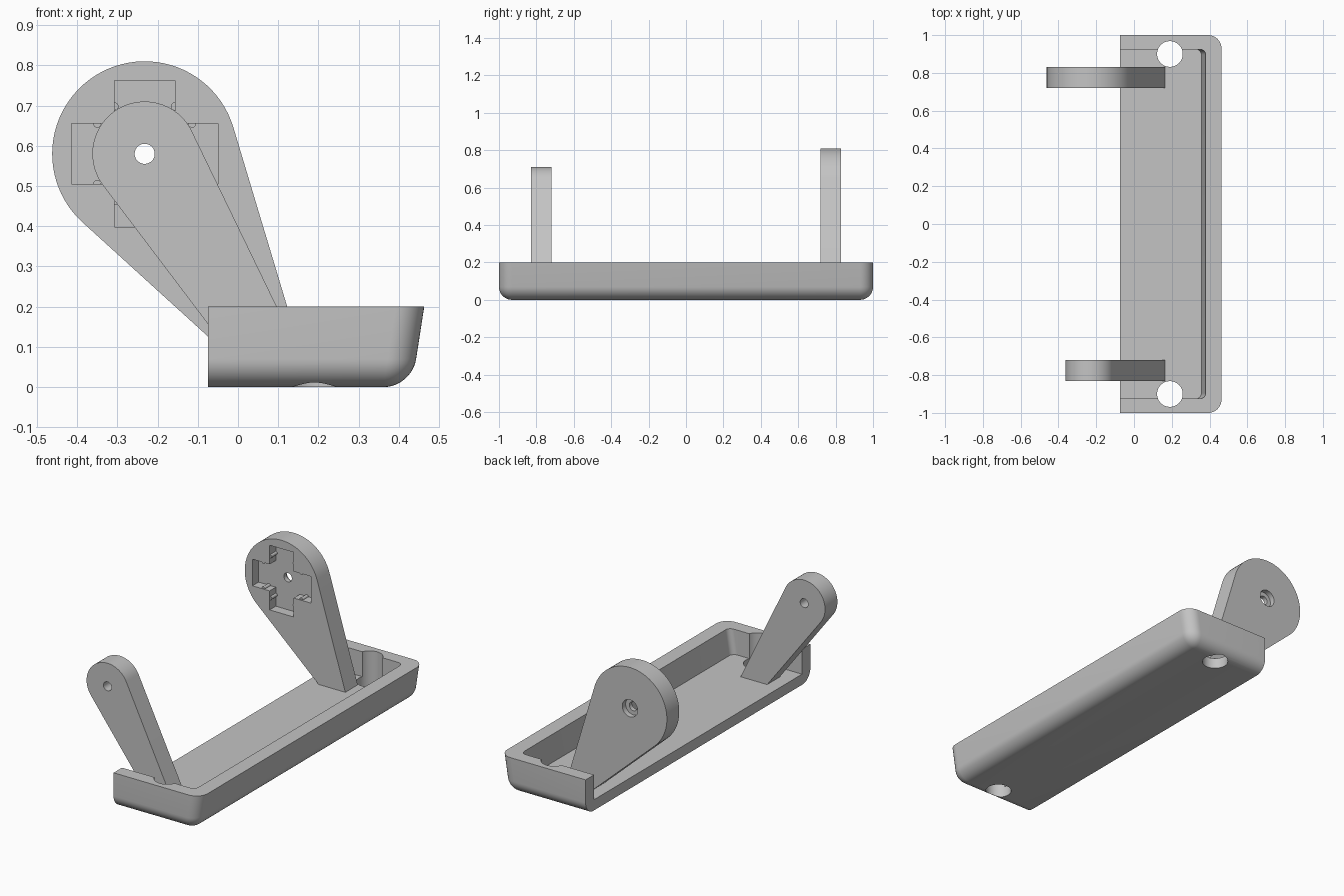
import bpy, bmesh, math

old = bpy.data.objects.get("Cube")
if old:
    bpy.data.objects.remove(old, do_unlink=True)

grey = bpy.data.materials.new("light grey")
GREY = (0.55, 0.55, 0.55, 1)
grey.diffuse_color = GREY
grey.use_nodes = True
grey.node_tree.nodes["Principled BSDF"].inputs["Base Color"].default_value = GREY

PX, PZ = -0.232, 0.58     # pivot axis shared by both arms
FLOOR = 0.06              # top of the tray floor


def finish(name, bm):
    bmesh.ops.recalc_face_normals(bm, faces=bm.faces)
    mesh = bpy.data.meshes.new(name)
    bm.to_mesh(mesh)
    bm.free()
    mesh.materials.append(grey)
    ob = bpy.data.objects.new(name, mesh)
    bpy.context.collection.objects.link(ob)
    return ob


def prism(name, points, y0, y1, bevel=0, pick=None):
    """Extrude an x-z outline along y and round the picked edges."""
    bm = bmesh.new()
    face = bm.faces.new([bm.verts.new((x, y0, z)) for x, z in points])
    new = bmesh.ops.extrude_face_region(bm, geom=[face])["geom"]
    for v in new:
        if isinstance(v, bmesh.types.BMVert):
            v.co.y = y1
    bmesh.ops.recalc_face_normals(bm, faces=bm.faces)
    if bevel:
        edges = [e for e in bm.edges if pick(*[v.co for v in e.verts])]
        bmesh.ops.bevel(bm, geom=edges, offset=bevel, segments=10,
                        profile=0.5, affect='EDGES')
    return finish(name, bm)


def circle(x, z, r, n=48):
    return [(x + r * math.cos(math.tau * i / n), z + r * math.sin(math.tau * i / n))
            for i in range(n)]


def drum(x, y, r, z0, z1):
    bm = bmesh.new()
    bmesh.ops.create_cone(bm, cap_ends=True, segments=48, radius1=r, radius2=r, depth=z1 - z0)
    bmesh.ops.translate(bm, verts=bm.verts, vec=(x, y, (z0 + z1) / 2))
    return finish("hole_cutter", bm)


def cut(ob, cutter, operation='DIFFERENCE'):
    cutter.hide_render = True
    mod = ob.modifiers.new("cut", 'BOOLEAN')
    mod.operation, mod.object, mod.solver = operation, cutter, 'EXACT'
    bpy.context.view_layer.objects.active = ob
    bpy.ops.object.modifier_apply(modifier=mod.name)
    bpy.data.objects.remove(cutter, do_unlink=True)


def arm_outline(r):
    """Round head running tangentially down to a narrow foot on the floor."""
    foot = [(0.0, FLOOR - 0.002), (0.165, FLOOR - 0.002)]

    def tangent(p, side):
        dx, dz = p[0] - PX, p[1] - PZ
        return math.atan2(dz, dx) + side * math.acos(r / math.hypot(dx, dz))

    a0, a1 = tangent(foot[1], 1), tangent(foot[0], -1) + math.tau
    n = 48
    arc = [a0 + (a1 - a0) * i / n for i in range(n + 1)]
    return [(PX + r * math.cos(a), PZ + r * math.sin(a)) for a in arc] + foot


# Tray: sloped, rounded end at +x, open end at -x
def outer_edge(a, b):
    low = a.z < 0.01 and b.z < 0.01 and max(a.x, b.x) > 0
    upright = abs(a.z - b.z) > 0.1 and min(a.x, b.x) > 0
    return low or upright


def inner_edge(a, b):
    return abs(a.z - b.z) > 0.1 and min(a.x, b.x) > 0


tray = prism("tray", [(-0.075, 0), (0.432, 0), (0.463, 0.2), (-0.075, 0.2)],
             -1, 1, 0.07, outer_edge)
cut(tray, prism("cavity_cutter", [(-0.2, FLOOR), (0.357, FLOOR), (0.396, 0.3), (-0.2, 0.3)],
                -0.925, 0.925, 0.03, inner_edge))
for side in (-1, 1):
    cut(tray, drum(0.19, side * 0.9, 0.068, -0.1, 0.3))

# Slim front arm with a plain pivot hole
front_arm = prism("front_arm", arm_outline(0.13), -0.83, -0.72)
cut(front_arm, prism("hole_cutter", circle(PX, PZ, 0.025), -0.9, -0.6))

# Wide back arm with a cross-shaped pocket and a counterbored pivot hole
back_arm = prism("back_arm", arm_outline(0.23), 0.72, 0.83)
W, L = 0.075, 0.182
quarter = [(L, -W), (L, W), (W, W)]
cross = []
for turn in range(4):
    c, s = round(math.cos(turn * math.pi / 2)), round(math.sin(turn * math.pi / 2))
    cross += [(PX + c * x - s * z, PZ + s * x + c * z) for x, z in quarter]
cut(back_arm, prism("pocket_cutter", cross, 0.65, 0.775))
cut(back_arm, prism("hole_cutter", circle(PX, PZ, 0.025), 0.6, 0.9))
cut(back_arm, prism("bore_cutter", circle(PX, PZ, 0.048), 0.8, 0.9))

# Small retaining ridges on the pocket walls
for sx in (-1, 1):
    for sz in (-1, 1):
        for dx, dz in ((0.118, W), (W, 0.118)):
            prism("pocket_ridge", circle(PX + sx * dx, PZ + sz * dz, 0.01, 16), 0.725, 0.776)

# Smooth curved surfaces while keeping hard edges
for ob in bpy.context.collection.objects:
    if ob.type == 'MESH':
        bpy.ops.object.select_all(action='DESELECT')
        ob.select_set(True)
        bpy.context.view_layer.objects.active = ob
        bpy.ops.object.shade_smooth_by_angle(angle=math.radians(30))
